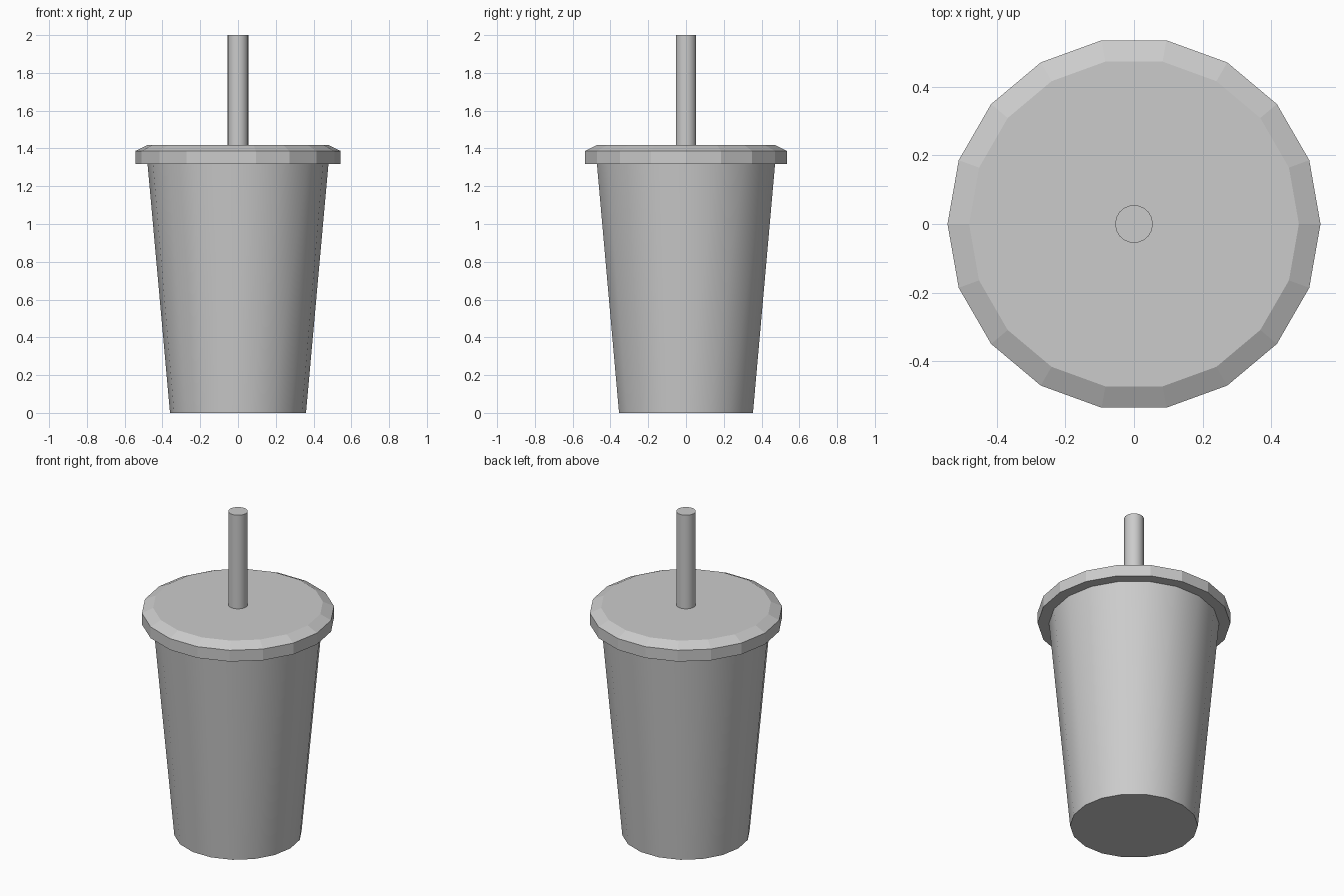
import bpy
import math

SIDES = 18

cube = bpy.data.objects.get("Cube")
if cube:
    bpy.data.objects.remove(cube, do_unlink=True)

# Single plain grey for every part
grey = bpy.data.materials.new("light grey")
grey.use_nodes = True
colour = (0.6, 0.6, 0.6, 1)
grey.diffuse_color = colour
grey.node_tree.nodes["Principled BSDF"].inputs["Base Color"].default_value = colour


def lathe(name, profile, smooth):
    """Revolve (radius, z) points into a closed, capped solid."""
    verts = [(r * math.cos(math.tau * i / SIDES), r * math.sin(math.tau * i / SIDES), z)
             for r, z in profile for i in range(SIDES)]
    faces = [tuple(reversed(range(SIDES)))]
    for k in range(len(profile) - 1):
        a, b = k * SIDES, (k + 1) * SIDES
        for i in range(SIDES):
            j = (i + 1) % SIDES
            faces.append((a + i, a + j, b + j, b + i))
    faces.append(tuple(range(len(verts) - SIDES, len(verts))))
    mesh = bpy.data.meshes.new(name)
    mesh.from_pydata(verts, [], faces)
    mesh.materials.append(grey)
    obj = bpy.data.objects.new(name, mesh)
    bpy.context.collection.objects.link(obj)
    if smooth:
        bpy.ops.object.select_all(action="DESELECT")
        obj.select_set(True)
        bpy.context.view_layer.objects.active = obj
        bpy.ops.object.shade_smooth_by_angle(angle=math.radians(40))
    return obj


# Tapered cup body
lathe("cup", [(0.36, 0), (0.48, 1.33)], True)
# Faceted lid with a bevelled upper edge
lathe("lid", [(0.543, 1.317), (0.543, 1.387), (0.48, 1.418)], False)
# Straight straw standing in the lid
lathe("straw", [(0.055, 1.4), (0.055, 2)], True)
